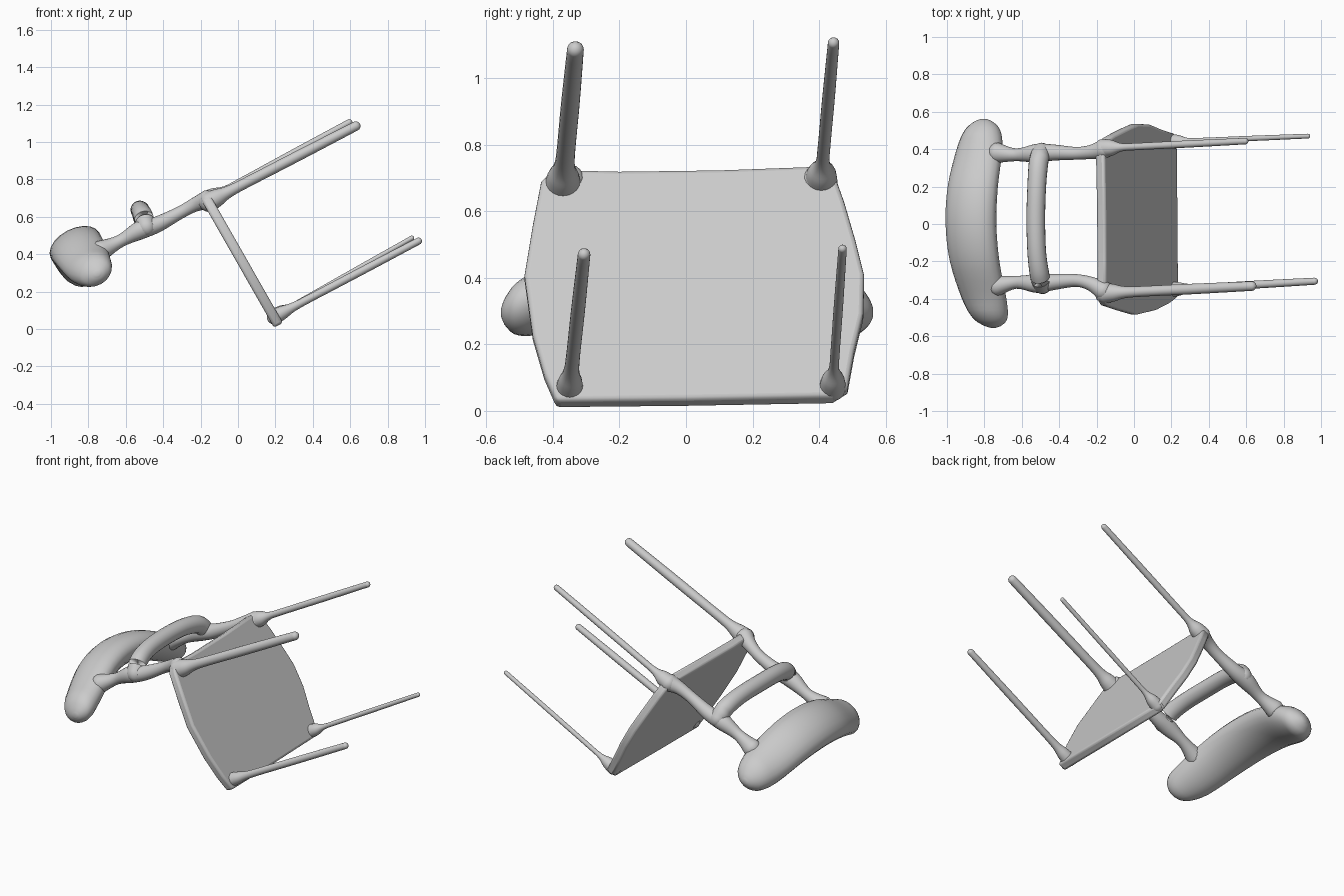
import bpy, bmesh, math
from mathutils import Vector

if "Cube" in bpy.data.objects:
    bpy.data.objects.remove(bpy.data.objects["Cube"])

grey = bpy.data.materials.new("light grey")
grey.diffuse_color = (0.6, 0.6, 0.6, 1)
grey.use_nodes = True
grey.node_tree.nodes["Principled BSDF"].inputs["Base Color"].default_value = grey.diffuse_color

# the chair lies tipped over: U runs up the backrest, P points out behind it
U = Vector((-0.887, 0, -0.462))
P = Vector((-0.462, 0, 0.887))


def finish(bm, name, angle=40):
    bmesh.ops.recalc_face_normals(bm, faces=bm.faces[:])
    mesh = bpy.data.meshes.new(name)
    bm.to_mesh(mesh)
    bm.free()
    mesh.materials.append(grey)
    ob = bpy.data.objects.new(name, mesh)
    bpy.context.collection.objects.link(ob)
    bpy.ops.object.select_all(action='DESELECT')
    ob.select_set(True)
    bpy.context.view_layer.objects.active = ob
    bpy.ops.object.shade_smooth_by_angle(angle=math.radians(angle))
    return ob


def loft(name, rings):
    """Skin rings of (centre, half axis a, half axis b) and cap the ends."""
    bm = bmesh.new()
    n = 20
    loops = []
    for c, a, b in rings:
        loops.append([bm.verts.new(c + a * math.cos(t) + b * math.sin(t))
                      for t in (2 * math.pi * i / n for i in range(n))])
    for l0, l1 in zip(loops, loops[1:]):
        for i in range(n):
            j = (i + 1) % n
            bm.faces.new((l0[i], l0[j], l1[j], l1[i]))
    bm.faces.new(loops[0])
    bm.faces.new(loops[-1])
    return finish(bm, name, 60)


def spline(rows, steps=5):
    """Smooth rows of numbers with a Catmull-Rom curve."""
    rows = [Vector(r) for r in rows]
    ext = [rows[0]] + rows + [rows[-1]]
    out = []
    for p0, p1, p2, p3 in zip(ext, ext[1:], ext[2:], ext[3:]):
        for k in range(steps):
            t = k / steps
            out.append(0.5 * (2 * p1 + (p2 - p0) * t + (2 * p0 - 5 * p1 + 4 * p2 - p3) * t * t
                              + (3 * p1 - p0 - 3 * p2 + p3) * t ** 3))
    return out + [rows[-1]]


def tube(name, rows):
    """Round bar through (x, y, z, radius) rows with domed ends."""
    pts = spline(rows)
    cs = [p.xyz for p in pts]
    rings = []
    for i, p in enumerate(pts):
        d = (cs[min(i + 1, len(cs) - 1)] - cs[max(i - 1, 0)]).normalized()
        ref = Vector((0, 0, 1)) if abs(d.y) > 0.7 else Vector((0, 1, 0))
        a = d.cross(ref).normalized()
        b = d.cross(a)
        ks = (0.25, 0.7, 0.95) if i == 0 else (0.95, 0.7, 0.25) if i == len(pts) - 1 else ()
        dome = [(cs[i] + d * p.w * math.sqrt(1 - k * k) * (-1 if i == 0 else 1),
                 a * p.w * k, b * p.w * k) for k in ks]
        body = [(cs[i], a * p.w, b * p.w)]
        rings += dome + body if i == 0 else body + dome
    return loft(name, rings)


# seat: outline (y, z) laid on the slanted plane
outline = [(-0.39, 0.02), (0.0, 0.024), (0.44, 0.032), (0.485, 0.06), (0.505, 0.17),
           (0.532, 0.28), (0.535, 0.4), (0.51, 0.5), (0.475, 0.62), (0.45, 0.69),
           (0.4, 0.725), (0.1, 0.714), (-0.2, 0.71), (-0.4, 0.715), (-0.435, 0.68),
           (-0.46, 0.55), (-0.485, 0.4), (-0.46, 0.22), (-0.425, 0.1)]
normal = Vector((0.87, 0, 0.495))
bm = bmesh.new()
base = bm.faces.new([bm.verts.new(Vector((-0.57 * (z - 0.4), y, z)) - normal * 0.027)
                     for y, z in outline])
top = bmesh.ops.extrude_face_region(bm, geom=[base])["geom"]
bmesh.ops.translate(bm, vec=normal * 0.054, verts=[v for v in top if isinstance(v, bmesh.types.BMVert)])
seat = finish(bm, "seat")
bev = seat.modifiers.new("soft rim", 'BEVEL')
bev.width, bev.segments, bev.limit_method = 0.014, 3, 'ANGLE'
bev.angle_limit = math.radians(60)

# legs: flared at the seat corner, thin along their length
for name, start, end, r, flare in (
        ("rear_leg_right", (-0.155, -0.37, 0.68), (0.63, -0.332, 1.085), 0.028, 0.055),
        ("rear_leg_left", (-0.165, 0.405, 0.69), (0.595, 0.443, 1.105), 0.019, 0.05),
        ("front_leg_right", (0.195, -0.35, 0.065), (0.965, -0.306, 0.47), 0.021, 0.042),
        ("front_leg_left", (0.195, 0.44, 0.07), (0.93, 0.47, 0.487), 0.014, 0.04)):
    s, e = Vector(start), Vector(end)
    tube(name, [(*s.lerp(e, t), w) for t, w in
                ((0, flare), (0.06, flare * 0.85), (0.13, r * 1.15), (0.25, r), (0.6, r), (1, r * 0.9))])

# back posts: knobbly bars from the seat corners to the top rest
for name, ys in (("back_post_right", (-0.355, -0.32, -0.302, -0.31, -0.318, -0.312, -0.33)),
                 ("back_post_left", (0.4, 0.385, 0.378, 0.382, 0.378, 0.37, 0.38))):
    tube(name, [(x, y, z, r) for y, (x, z, r) in zip(ys, (
        (-0.165, 0.69, 0.052), (-0.23, 0.665, 0.038), (-0.31, 0.622, 0.034), (-0.43, 0.56, 0.043),
        (-0.52, 0.53, 0.05), (-0.63, 0.47, 0.034), (-0.73, 0.42, 0.055)))])

# crossbar bowed out behind the posts
tube("crossbar", [(-0.49, -0.325, 0.545, 0.05), (-0.505, -0.27, 0.6, 0.052), (-0.52, -0.15, 0.63, 0.05),
                  (-0.525, 0.03, 0.637, 0.05), (-0.52, 0.2, 0.63, 0.05),
                  (-0.51, 0.33, 0.6, 0.052), (-0.495, 0.385, 0.545, 0.05)])

# top rest: fat bowed cushion, rows are y, height, depth, half height, half depth
rest = [(-0.555, 0.53, 0.61, 0.015), (-0.54, 0.533, 0.615, 0.055), (-0.5, 0.54, 0.63, 0.098),
        (-0.4, 0.553, 0.672, 0.126), (-0.2, 0.562, 0.765, 0.142), (0.0, 0.566, 0.8, 0.146),
        (0.2, 0.568, 0.775, 0.144), (0.4, 0.572, 0.69, 0.13), (0.5, 0.575, 0.65, 0.1),
        (0.545, 0.576, 0.638, 0.055), (0.562, 0.576, 0.634, 0.015)]
loft("top_rest", [(U * u + P * p + Vector((0, y, 0)), U * h, P * min(h * 0.8, 0.088))
                  for y, u, p, h in spline(rest, 4)])
